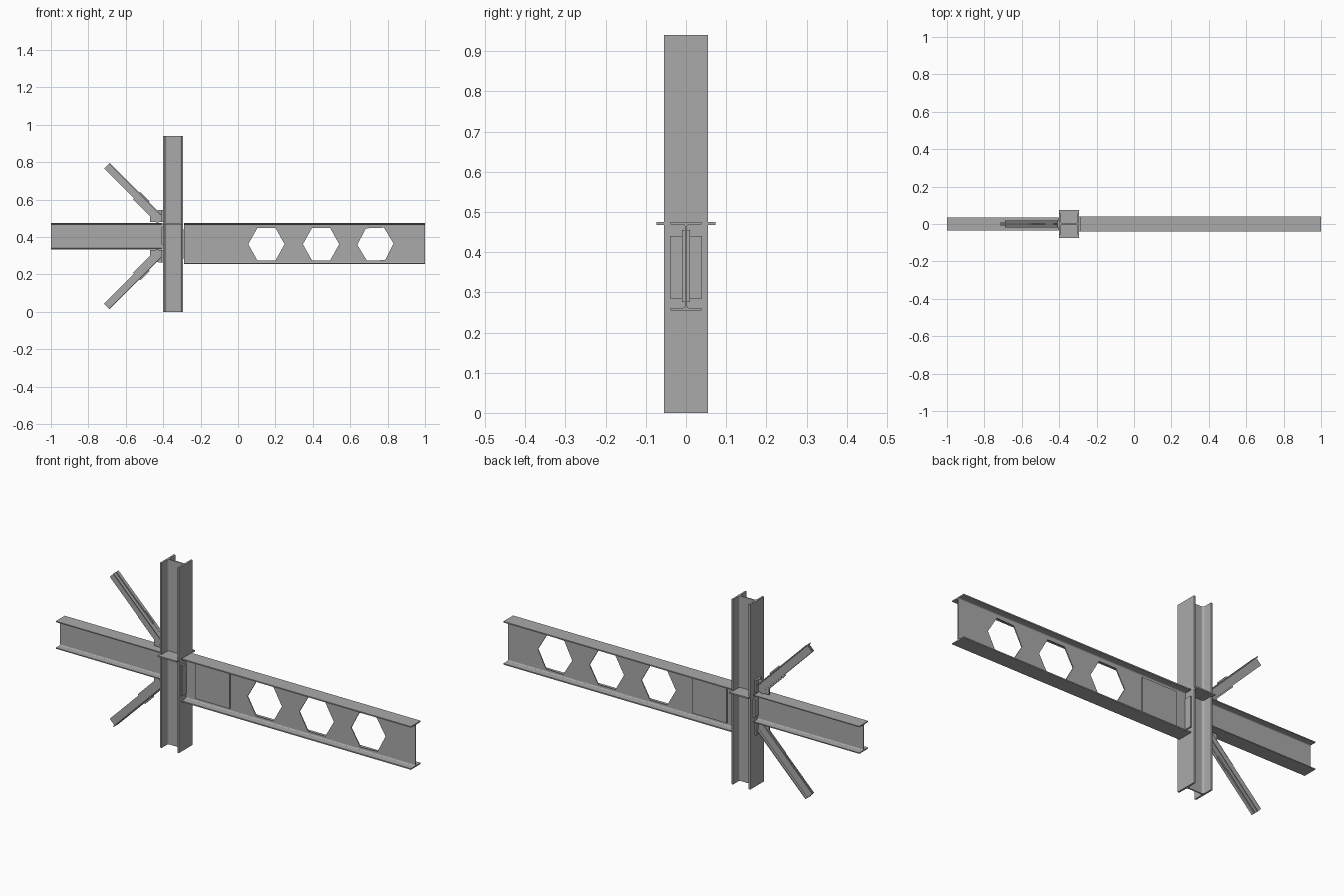
import bpy
import bmesh
from math import cos, sin, pi, radians, sqrt
from mathutils import Vector

cube = bpy.data.objects.get("Cube")
if cube:
    bpy.data.objects.remove(cube, do_unlink=True)

STEEL = (0.4, 0.4, 0.4, 1.0)
steel = bpy.data.materials.new("steel_grey")
steel.use_nodes = True
steel.diffuse_color = STEEL
steel.node_tree.nodes["Principled BSDF"].inputs["Base Color"].default_value = STEEL

X, Y, Z = Vector((1, 0, 0)), Vector((0, 1, 0)), Vector((0, 0, 1))


def prism(name, points, origin, u, v, sweep):
    """Extrude a flat outline, given in the u/v plane, along the sweep vector."""
    bm = bmesh.new()
    origin = Vector(origin)
    face = bm.faces.new([bm.verts.new(origin + u * a + v * b) for a, b in points])
    grown = bmesh.ops.extrude_face_region(bm, geom=[face])["geom"]
    bmesh.ops.translate(bm, vec=sweep, verts=[g for g in grown if isinstance(g, bmesh.types.BMVert)])
    bmesh.ops.recalc_face_normals(bm, faces=bm.faces)
    mesh = bpy.data.meshes.new(name)
    bm.to_mesh(mesh)
    bm.free()
    mesh.materials.append(steel)
    obj = bpy.data.objects.new(name, mesh)
    bpy.context.collection.objects.link(obj)
    return obj


def plate(name, x, y, z):
    """Box between pairs of limits."""
    outline = [(x[0], z[0]), (x[1], z[0]), (x[1], z[1]), (x[0], z[1])]
    return prism(name, outline, (0, y[0], 0), X, Z, Y * (y[1] - y[0]))


def i_section(width, depth, flange, web, root):
    """Rolled section outline with rounded web roots."""
    w, h, t = width / 2, depth / 2, web / 2
    quarter = [(t + root - root * cos(a), h - flange - root + root * sin(a))
               for a in (i * pi / 8 for i in range(5))]
    quarter += [(w, h - flange), (w, h)]
    flip = quarter[::-1]
    return (quarter + [(-a, b) for a, b in flip]
            + [(-a, -b) for a, b in quarter] + [(a, -b) for a, b in flip])


# Column, flanges facing the beams
column = prism("column", i_section(0.11, 0.106, 0.009, 0.006, 0.011),
               (-0.347, 0, 0), Y, X, Z * 0.94)

# Beams on both sides
left_beam = prism("long_beam", i_section(0.078, 0.22, 0.006, 0.005, 0.006),
                  (-0.29, 0, 0.365), Y, Z, X * 1.29)
right_beam = prism("short_beam", i_section(0.072, 0.14, 0.005, 0.005, 0.006),
                   (-1, 0, 0.405), Y, Z, X * 0.595)

# Hexagonal web openings
for x, tilt in ((0.152, 0), (0.444, 0), (0.735, 2)):
    hexagon = [(0.097 * cos(i * pi / 3 + radians(tilt)), 0.1 * sin(i * pi / 3 + radians(tilt)))
               for i in range(6)]
    cutter = prism("opening_cutter", hexagon, (x, -0.03, 0.362), X, Z, Y * 0.06)
    cutter.hide_render = True
    cut = left_beam.modifiers.new("opening", "BOOLEAN")
    cut.operation, cut.solver, cut.object = "DIFFERENCE", "EXACT", cutter
    bpy.context.view_layer.objects.active = left_beam
    bpy.ops.object.modifier_apply(modifier=cut.name)
    bpy.data.objects.remove(cutter, do_unlink=True)

# Connection plates
plate("continuity_plate", (-0.4, -0.294), (-0.074, 0.074), (0.468, 0.475))
plate("web_doubler_plate", (-0.235, -0.04), (-0.01, 0.01), (0.276, 0.455))
plate("long_beam_end_plate", (-0.295, -0.287), (-0.04, 0.04), (0.285, 0.44))
plate("short_beam_end_plate", (-0.41, -0.4), (-0.033, 0.033), (0.36, 0.45))

# Diagonal braces: paired angles around a gusset, mirrored above and below the beam
MIDDLE = 0.405
for level, s in (("upper", 1), ("lower", -1)):
    along = Vector((-1, 0, s)) / sqrt(2)
    across = Vector((1, 0, s)) / sqrt(2)
    foot = Vector((-0.425, 0, MIDDLE + s * 0.1))
    for side, m in (("front", -1), ("back", 1)):
        angle = [(0.003, -0.021), (0.008, -0.021), (0.008, 0.016),
                 (0.02, 0.016), (0.02, 0.021), (0.003, 0.021)]
        prism(f"{level}_brace_{side}_angle", [(m * a, b) for a, b in angle],
              foot, Y, across, along * 0.39)
    # Gusset at the column and its wider tab along the brace
    gusset = [(-0.4, 0.075), (-0.4, 0.14), (-0.425, 0.14), (-0.47, 0.12), (-0.47, 0.075)]
    prism(f"{level}_gusset", gusset, (0, -0.003, MIDDLE), X, Z * s, Y * 0.006)
    tab = [(-0.02, -0.028), (0.165, -0.028), (0.165, 0.028), (0.095, 0.028),
           (0.095, 0.02), (-0.02, 0.02)]
    prism(f"{level}_gusset_tab", tab, foot - Y * 0.003, along, across, Y * 0.006)
    plate(f"{level}_gusset_seat", (-0.41, -0.4), (-0.022, 0.022),
          sorted((MIDDLE + s * 0.075, MIDDLE + s * 0.14)))
